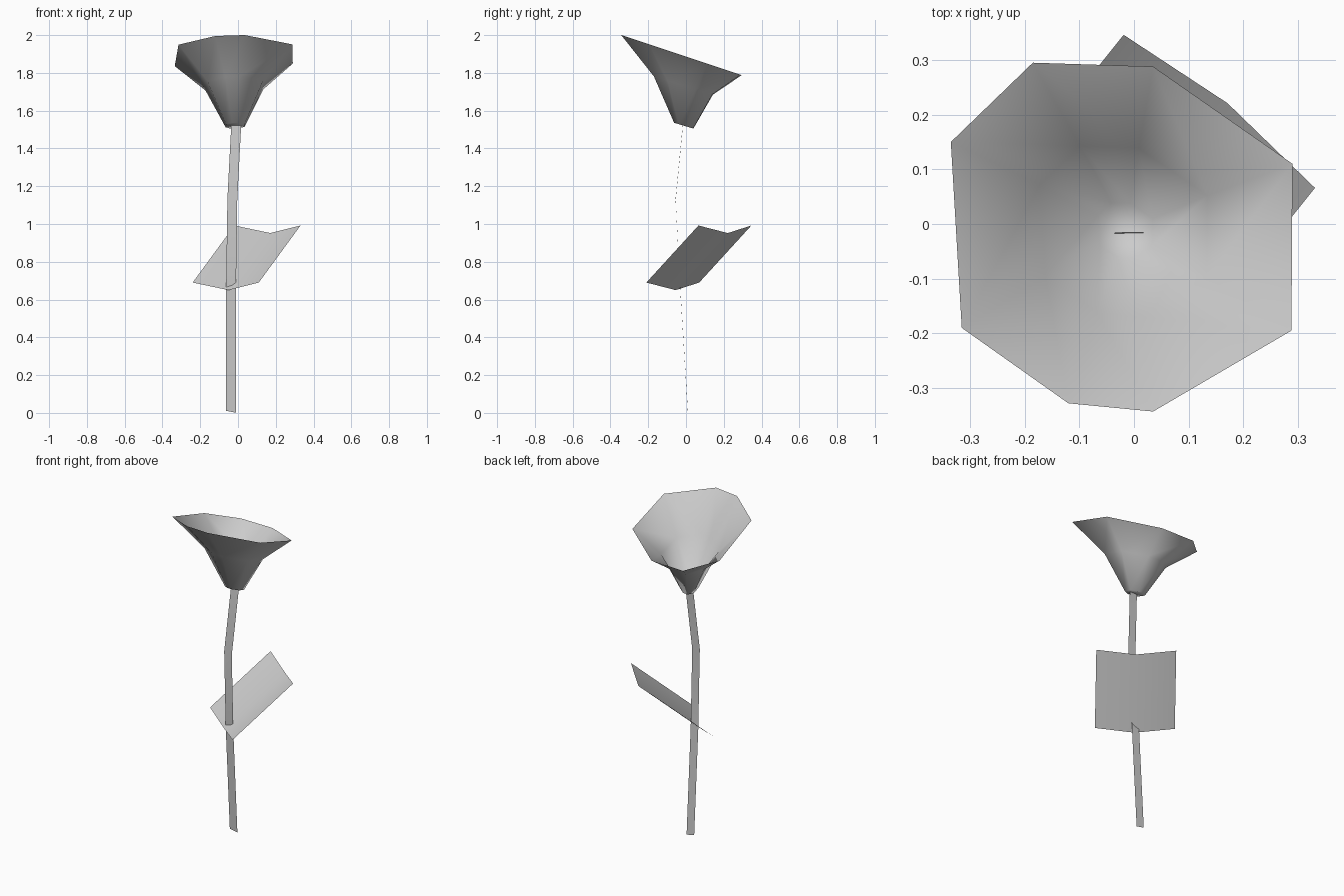
import bpy

if "Cube" in bpy.data.objects:
    bpy.data.objects.remove(bpy.data.objects["Cube"])

grey = bpy.data.materials.new("plain grey")
grey.diffuse_color = (0.6, 0.6, 0.6, 1)
grey.use_nodes = True
grey.node_tree.nodes["Principled BSDF"].inputs["Base Color"].default_value = grey.diffuse_color


def make(name, verts, faces):
    mesh = bpy.data.meshes.new(name)
    mesh.from_pydata(verts, [], faces)
    mesh.materials.append(grey)
    mesh.shade_smooth()
    obj = bpy.data.objects.new(name, mesh)
    bpy.context.collection.objects.link(obj)
    return obj


def strip(name, rows):
    """Surface skinned between consecutive rows of equal length."""
    n = len(rows[0])
    verts = [p for row in rows for p in row]
    faces = [(r * n + i, r * n + i + 1, (r + 1) * n + i + 1, (r + 1) * n + i)
             for r in range(len(rows) - 1) for i in range(n - 1)]
    return make(name, verts, faces)


# Stem: a flat ribbon that bends gently (centre x, y, z)
path = [(-0.037, 0.01, 0.006), (-0.037, -0.03, 0.65),
        (-0.03, -0.055, 1.13), (-0.009, -0.016, 1.53)]
strip("stem", [[(x - 0.026, y, z + 0.005), (x + 0.026, y, z - 0.005)]
               for x, y, z in path])

# Leaf: a creased sheet rising towards the back right
base = [(-0.24, 0.07, 0.69), (-0.05, -0.055, 0.65), (0.11, -0.21, 0.69)]
strip("leaf", [base, [(x + 0.221, y + 0.276, z + 0.302) for x, y, z in base]])

# Blossom: tilted eight-sided trumpet, closed at the bottom
rim = [(-0.185, 0.295), (-0.335, 0.15), (-0.315, -0.19), (-0.12, -0.328),
       (0.035, -0.343), (0.288, -0.195), (0.29, 0.11), (0.035, 0.288)]
# scale, x shift, y shift, height on the axis, slope along y
rings = [(0.16, -0.012, -0.008, 1.517, -0.30),
         (0.49, -0.008, -0.002, 1.729, -0.31),
         (1.0, 0.0, 0.0, 1.886, -0.333)]
n = len(rim)
verts = [(x * s + dx, y * s + dy, h + k * (y * s + dy))
         for s, dx, dy, h, k in rings for x, y in rim]
faces = [(r * n + i, r * n + (i + 1) % n, (r + 1) * n + (i + 1) % n, (r + 1) * n + i)
         for r in range(2) for i in range(n)]
faces.append(tuple(reversed(range(n))))
make("blossom", verts, faces)
